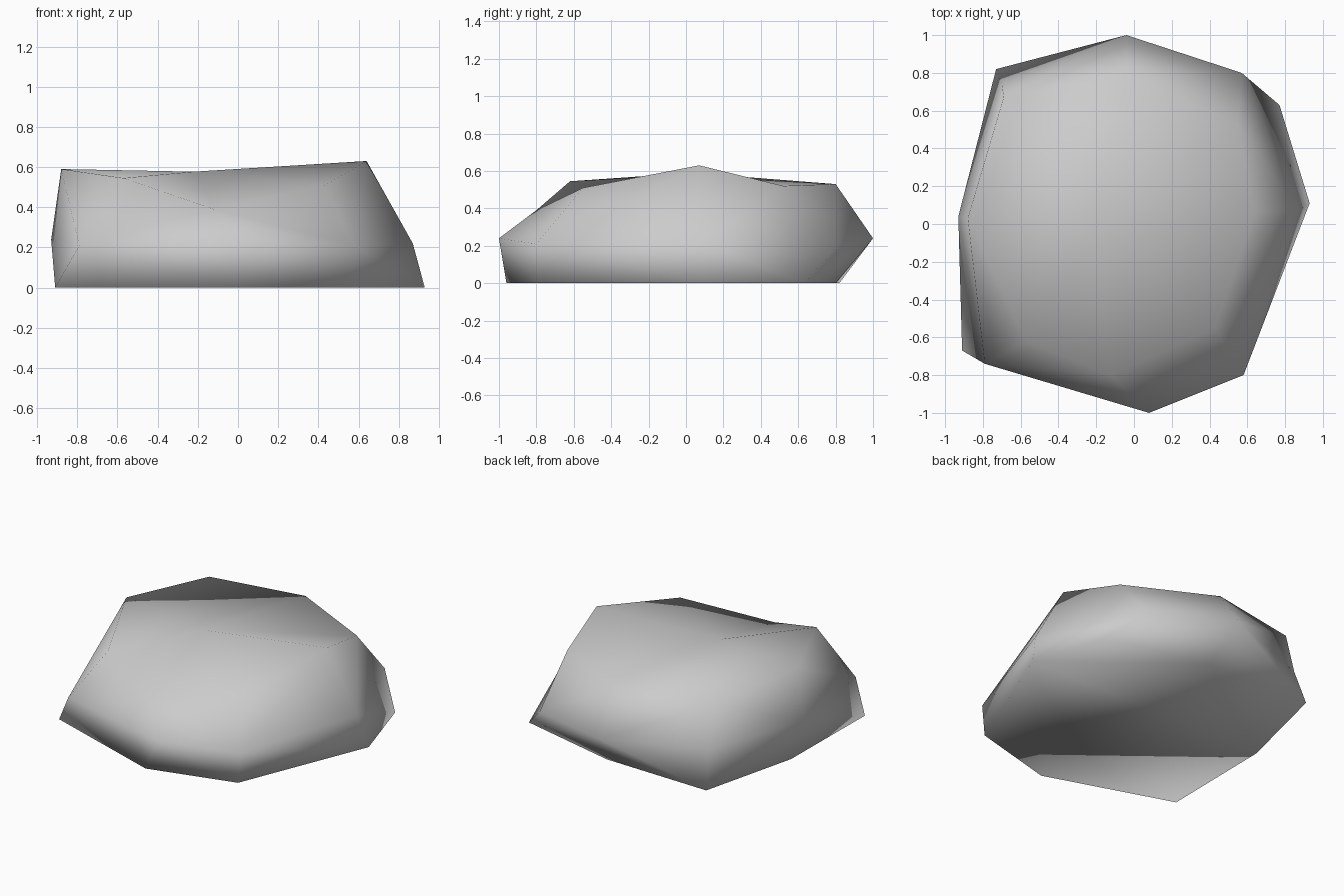
import bpy
import bmesh
from mathutils import Vector

cube = bpy.data.objects.get("Cube")
if cube:
    bpy.data.objects.remove(cube, do_unlink=True)

# Rings run anticlockwise: left side, front, right side, back
base_ring = [(-.90, .13, 0), (-.91, -.67, 0), (-.04, -.96, 0), (.56, -.80, 0),
             (.93, .11, 0), (.77, .63, 0), (.05, .80, 0), (-.73, .82, 0)]
middle_ring = [(-.93, .04, .24), (-.79, -.74, .21), (.08, -1.0, .24), (.58, -.80, .21),
               (.87, .07, .22), (.57, .80, .19), (-.04, 1.0, .24), (-.70, .74, .25)]
top_ring = [(-.88, .03, .59), (-.57, -.62, .545), (-.12, -.80, .39), (.43, -.55, .51),
            (.64, .07, .63), (.55, .52, .52), (-.04, .80, .53), (-.69, .67, .54)]
peak = (-.22, -.07, .577)
core = Vector((0, 0, .25))

bm = bmesh.new()
rings = [[bm.verts.new(p) for p in ring] for ring in (base_ring, middle_ring, top_ring)]


def reach(a, b):
    """Distance of an edge's middle from the core of the rock."""
    return ((a.co + b.co) / 2 - core).length


# Faceted sides, each quad split along its outer diagonal
for lower, upper in zip(rings, rings[1:]):
    for i in range(len(lower)):
        j = (i + 1) % len(lower)
        a, b, c, d = lower[i], lower[j], upper[j], upper[i]
        if reach(a, c) > reach(b, d):
            faces = (a, b, c), (a, c, d)
        else:
            faces = (a, b, d), (b, c, d)
        for face in faces:
            bm.faces.new(face)

# Gently raised top and flat underside
centre = bm.verts.new(peak)
for i, v in enumerate(rings[2]):
    bm.faces.new((v, rings[2][(i + 1) % len(rings[2])], centre))
bm.faces.new(rings[0][::-1])
bmesh.ops.recalc_face_normals(bm, faces=bm.faces[:])
for face in bm.faces:
    face.smooth = True

mesh = bpy.data.meshes.new("rock")
bm.to_mesh(mesh)
bm.free()
rock = bpy.data.objects.new("rock", mesh)
bpy.context.collection.objects.link(rock)

# Plain grey stone
stone = bpy.data.materials.new("grey stone")
stone.use_nodes = True
colour = (.6, .6, .6, 1)
stone.diffuse_color = colour
stone.node_tree.nodes["Principled BSDF"].inputs["Base Color"].default_value = colour
mesh.materials.append(stone)
